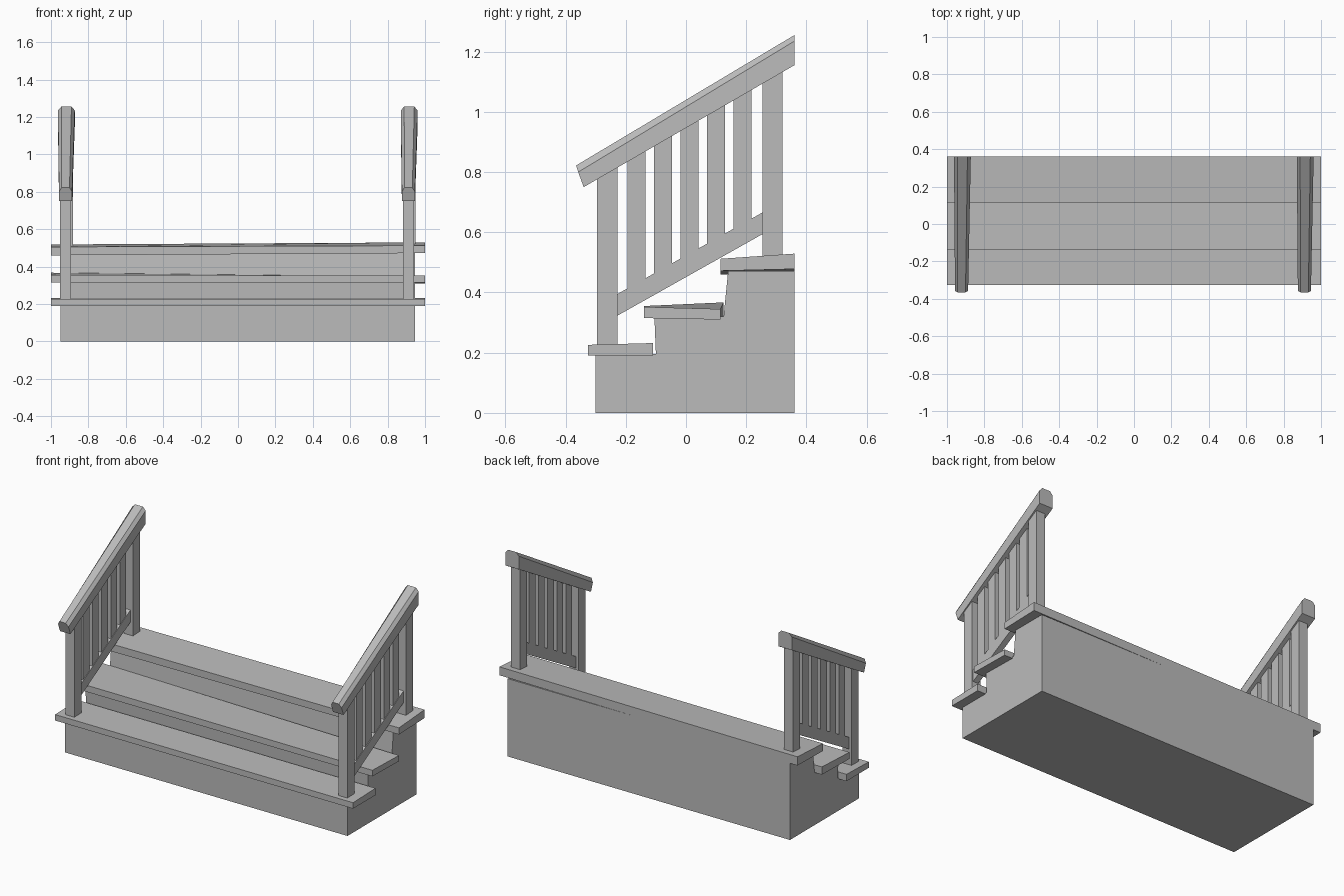
import bpy, bmesh

cube = bpy.data.objects.get("Cube")
if cube:
    bpy.data.objects.remove(cube, do_unlink=True)

grey = bpy.data.materials.new("plain grey")
grey.use_nodes = True
GREY = (0.5, 0.5, 0.5, 1)
grey.diffuse_color = GREY
grey.node_tree.nodes["Principled BSDF"].inputs["Base Color"].default_value = GREY


def loft(name, start, end):
    """Solid between two matching rings of points."""
    bm = bmesh.new()
    a = [bm.verts.new(p) for p in start]
    b = [bm.verts.new(p) for p in end]
    bm.faces.new(a)
    bm.faces.new(b[::-1])
    for i in range(len(a)):
        j = (i + 1) % len(a)
        bm.faces.new((a[j], a[i], b[i], b[j]))
    bmesh.ops.recalc_face_normals(bm, faces=bm.faces)
    mesh = bpy.data.meshes.new(name)
    bm.to_mesh(mesh)
    bm.free()
    mesh.materials.append(grey)
    obj = bpy.data.objects.new(name, mesh)
    bpy.context.collection.objects.link(obj)
    return obj


def slab(name, x0, x1, profile, profile2=None):
    """Side profile (y, z) carried from x0 to x1."""
    return loft(name, [(x0, y, z) for y, z in profile],
                [(x1, y, z) for y, z in profile2 or profile])


# Stepped solid base
slab("step_base", -0.95, 0.945,
     [(-0.30, 0), (0.36, 0), (0.36, 0.472), (0.14, 0.472), (0.125, 0.32),
      (-0.105, 0.32), (-0.10, 0.195), (-0.30, 0.195)])

# Slightly warped overhanging treads, right end then left end
slab("lower_tread", -1, 1,
     [(-0.325, 0.19), (-0.11, 0.19), (-0.11, 0.232), (-0.325, 0.226)])
slab("middle_tread", -1, 1,
     [(-0.14, 0.315), (0.125, 0.32), (0.125, 0.367), (-0.14, 0.355)],
     [(-0.14, 0.315), (0.115, 0.31), (0.115, 0.345), (-0.14, 0.352)])
slab("upper_tread", -1, 1,
     [(0.115, 0.46), (0.36, 0.465), (0.36, 0.518), (0.115, 0.505)],
     [(0.115, 0.472), (0.36, 0.478), (0.36, 0.529), (0.115, 0.512)])


def rail_under(y):
    return 0.947 + 0.579 * y


def low_rail(y):
    return 0.451 + 0.562 * y


def upright(name, x, half, y0, y1, z0, z1):
    slab(name, x - half, x + half,
         [(y0, z0), (y1, z0), (y1, z1), (y0, z1)])


def rail_section(x, half, bottom, shoulder, top):
    """Handrail cross-section with bevelled top edges."""
    corners = [(-1, bottom), (1, bottom), (1, shoulder),
               (0.6, top), (-0.6, top), (-1, shoulder)]
    return [(x + k * half, y, z) for k, (y, z) in corners]


# Balustrades
for side, x_low, x_high in (("right", -0.922, -0.913), ("left", 0.911, 0.92)):
    x_mid = (x_low + x_high) / 2
    loft(side + "_handrail",
         rail_section(x_low, 0.035, (-0.34, 0.75), (-0.358, 0.80), (-0.365, 0.822)),
         rail_section(x_mid, 0.045, (0.36, 1.155), (0.36, 1.235), (0.36, 1.255)))
    for name, x, y0, y1, z0 in (("lower_post", x_low, -0.295, -0.227, 0.22),
                                ("upper_post", x_high, 0.254, 0.32, 0.50)):
        slab(f"{side}_{name}", x - 0.03, x + 0.03,
             [(y0, z0), (y1, z0), (y1, rail_under(y1) + 0.01), (y0, rail_under(y0) + 0.01)])
    slab(side + "_bottom_rail", x_mid - 0.018, x_mid + 0.018,
         [(-0.235, low_rail(-0.235)), (0.26, low_rail(0.26)),
          (0.26, low_rail(0.26) + 0.072), (-0.235, low_rail(-0.235) + 0.072)])
    for i in range(5):
        y0 = -0.195 + 0.088 * i
        y1 = y0 + 0.06
        slab(f"{side}_baluster_{i + 1}", x_mid - 0.015, x_mid + 0.015,
             [(y0, low_rail(y0) + 0.06), (y1, low_rail(y1) + 0.06),
              (y1, rail_under(y1) + 0.01), (y0, rail_under(y0) + 0.01)])
